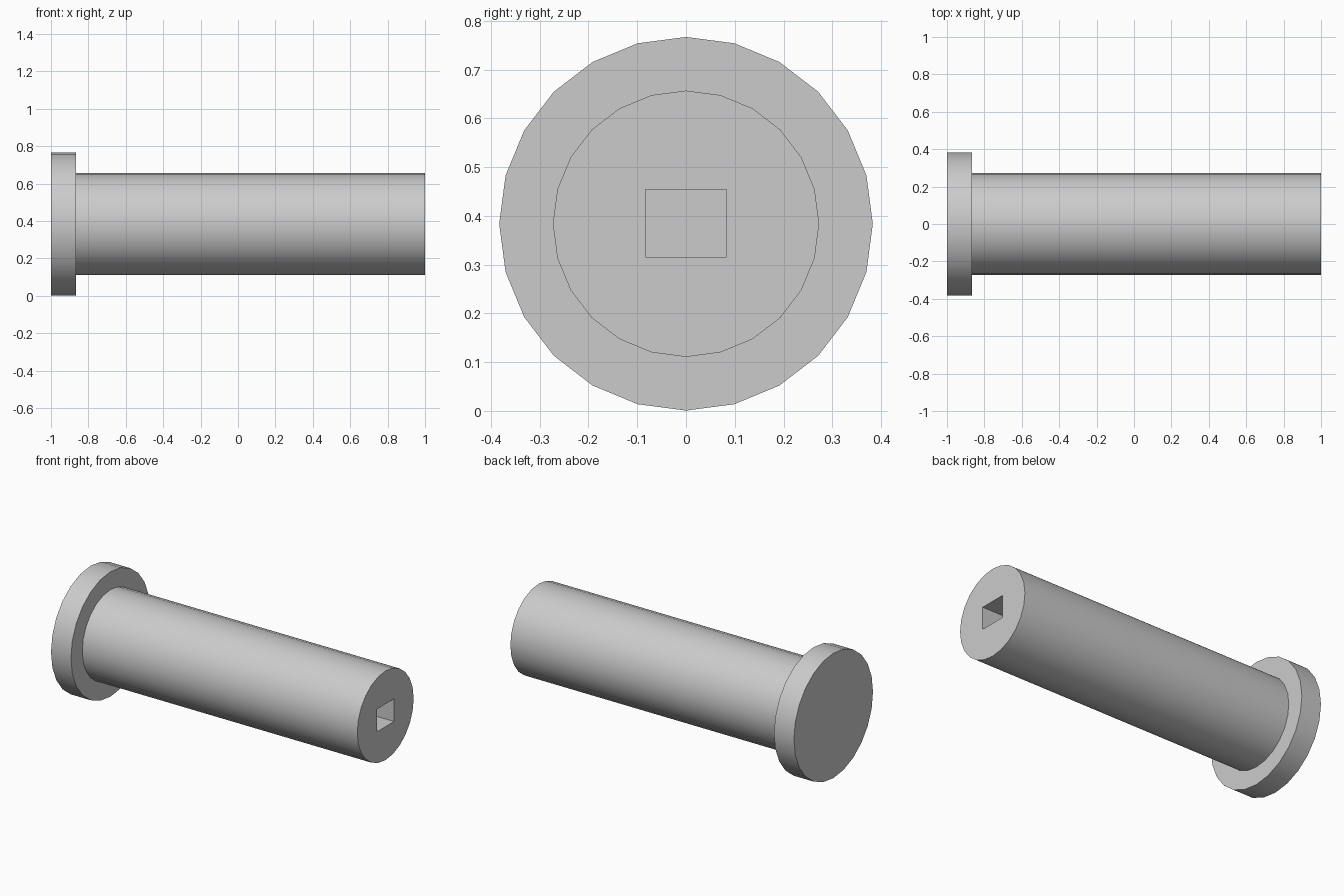
import bpy
import math

cube = bpy.data.objects.get("Cube")
if cube:
    bpy.data.objects.remove(cube, do_unlink=True)

AXIS_Z = 0.384      # height of the pin's centre line
SHOULDER = -0.865   # where the head meets the shaft

grey = bpy.data.materials.new("plain grey")
grey.use_nodes = True
colour = (0.6, 0.6, 0.6, 1)
grey.diffuse_color = colour
grey.node_tree.nodes["Principled BSDF"].inputs["Base Color"].default_value = colour


def disc(name, radius, x0, x1):
    """Cylinder lying along x from x0 to x1."""
    bpy.ops.mesh.primitive_cylinder_add(
        vertices=24, radius=radius, depth=x1 - x0,
        location=((x0 + x1) / 2, 0, AXIS_Z), rotation=(0, math.pi / 2, 0))
    ob = bpy.context.object
    ob.name = name
    ob.data.materials.append(grey)
    return ob


def smooth(ob):
    bpy.ops.object.select_all(action="DESELECT")
    ob.select_set(True)
    bpy.context.view_layer.objects.active = ob
    bpy.ops.object.shade_smooth_by_angle(angle=math.radians(30))


# Flat round head
head = disc("head", 0.383, -1, SHOULDER)
smooth(head)

# Long shaft
shaft = disc("shaft", 0.273, SHOULDER, 1)

# Rectangular socket sunk into the shaft's free end
bpy.ops.mesh.primitive_cube_add(size=1, location=(1, 0, AXIS_Z + 0.001))
cutter = bpy.context.object
cutter.name = "socket_cutter"
cutter.scale = (0.8, 0.166, 0.138)
cutter.hide_render = True
cutter.data.materials.append(grey)

cut = shaft.modifiers.new("socket", "BOOLEAN")
cut.operation = "DIFFERENCE"
cut.solver = "EXACT"
cut.object = cutter
bpy.context.view_layer.objects.active = shaft
bpy.ops.object.modifier_apply(modifier=cut.name)
bpy.data.objects.remove(cutter, do_unlink=True)
smooth(shaft)
